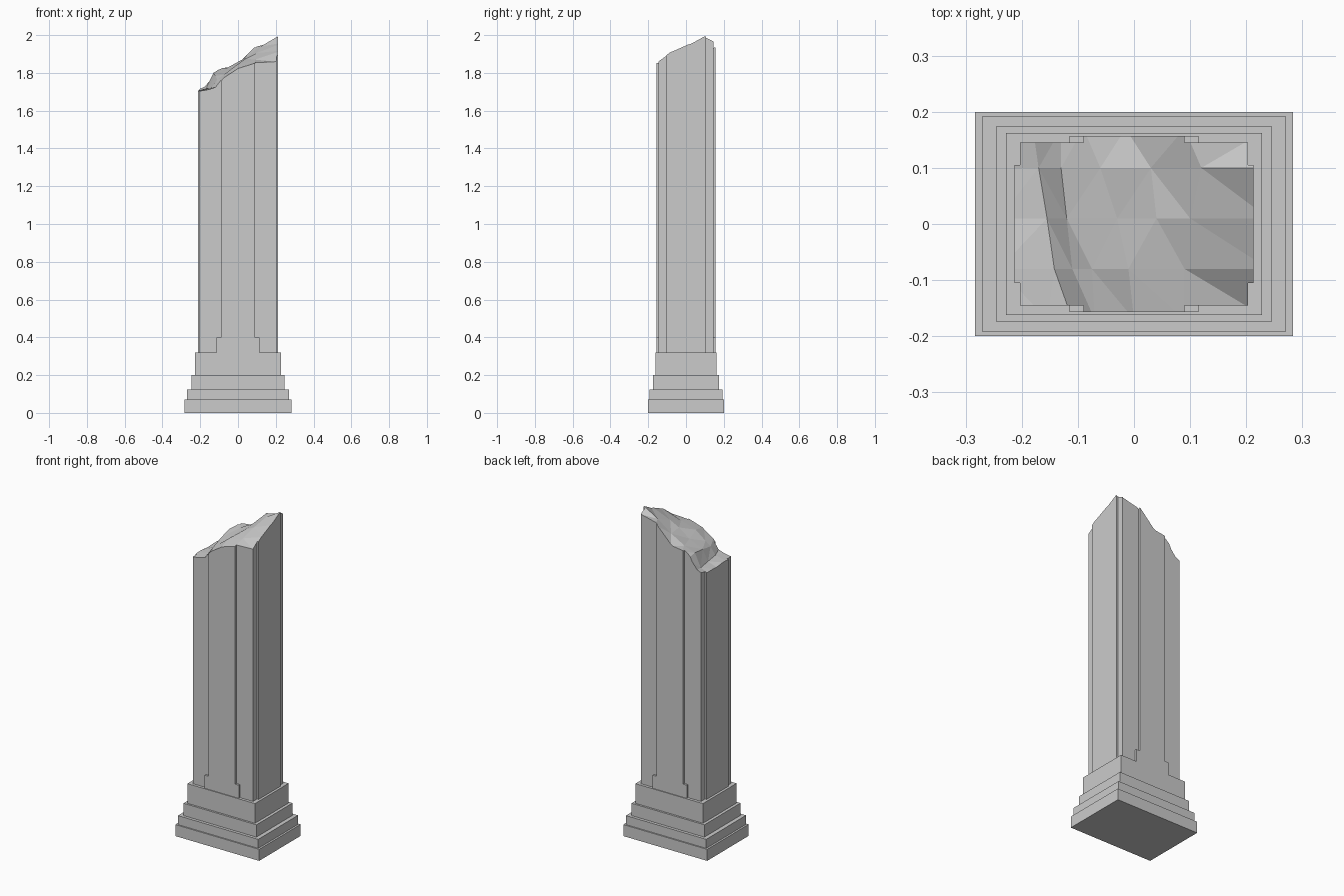
import bpy, bmesh

if "Cube" in bpy.data.objects:
    bpy.data.objects.remove(bpy.data.objects["Cube"])


def finish(name, bm):
    bmesh.ops.recalc_face_normals(bm, faces=bm.faces[:])
    mesh = bpy.data.meshes.new(name)
    bm.to_mesh(mesh)
    bm.free()
    obj = bpy.data.objects.new(name, mesh)
    bpy.context.collection.objects.link(obj)
    return obj


def loft(name, rings):
    """Join closed loops of points, capping both ends."""
    bm = bmesh.new()
    loops = [[bm.verts.new(p) for p in ring] for ring in rings]
    n = len(loops[0])
    for a, b in zip(loops, loops[1:]):
        for i in range(n):
            j = (i + 1) % n
            bm.faces.new((a[i], a[j], b[j], b[i]))
    bm.faces.new(loops[0][::-1])
    bm.faces.new(loops[-1])
    return finish(name, bm)


def rect(x, y, z):
    return [(-x, -y, z), (x, -y, z), (x, y, z), (-x, y, z)]


# stepped plinth: half width, half depth, bottom, top
steps = [(.283, .2, 0, .07), (.271, .192, .07, .125),
         (.246, .174, .125, .20), (.228, .162, .20, .32)]
loft("stepped_base", [rect(x, y, z) for x, y, z0, z1 in steps for z in (z0, z1)])

# wider foot of the front and back panels
for name, s in (("front_panel_foot", -1), ("back_panel_foot", 1)):
    loft(name, [[(-.115, s * .140, z), (.115, s * .140, z),
                 (.115, s * .157, z), (-.115, s * .157, z)] for z in (.32, .40)])

# shaft section: a rectangle with a raised panel on each side
quarter = [(.213, .105), (.203, .105), (.203, .145), (.09, .145), (.09, .157)]
section = (quarter + [(-x, y) for x, y in quarter[::-1]]
           + [(-x, -y) for x, y in quarter] + [(x, -y) for x, y in quarter[::-1]])
shaft = loft("broken_shaft", [[(x, y, z) for x, y in section] for z in (.32, 2.1)])

# jagged break surface: rows of (x, z) from front to back
rows = {
    -.17: [(-.24, 1.70), (-.155, 1.71), (-.11, 1.725), (-.07, 1.775), (0, 1.82), (.09, 1.848), (.24, 1.855)],
    -.08: [(-.24, 1.70), (-.142, 1.72), (-.11, 1.765), (-.075, 1.79), (-.01, 1.84), (.09, 1.87), (.24, 1.92)],
    .01: [(-.24, 1.69), (-.155, 1.72), (-.12, 1.785), (-.03, 1.825), (.04, 1.875), (.10, 1.905), (.24, 1.96)],
    .10: [(-.24, 1.69), (-.17, 1.72), (-.13, 1.80), (-.06, 1.825), (.03, 1.875), (.12, 1.94), (.24, 2.01)],
    .17: [(-.24, 1.69), (-.18, 1.73), (-.13, 1.79), (-.09, 1.825), (-.015, 1.835), (.09, 1.94), (.24, 1.975)],
}
bm = bmesh.new()
grid = [[bm.verts.new((x, y, z)) for x, z in row] for y, row in rows.items()]
for a, b in zip(grid, grid[1:]):
    for i in range(len(a) - 1):
        bm.faces.new((a[i], a[i + 1], b[i + 1], b[i]))
bmesh.ops.triangulate(bm, faces=bm.faces[:])
ext = bmesh.ops.extrude_face_region(bm, geom=bm.faces[:], use_keep_orig=True)
for v in ext["geom"]:
    if isinstance(v, bmesh.types.BMVert):
        v.co.z = 2.3
cutter = finish("break_cutter", bm)
cutter.hide_render = True

mod = shaft.modifiers.new("break", 'BOOLEAN')
mod.operation = 'DIFFERENCE'
mod.solver = 'EXACT'
mod.object = cutter
bpy.context.view_layer.objects.active = shaft
bpy.ops.object.modifier_apply(modifier=mod.name)
bpy.data.objects.remove(cutter)
